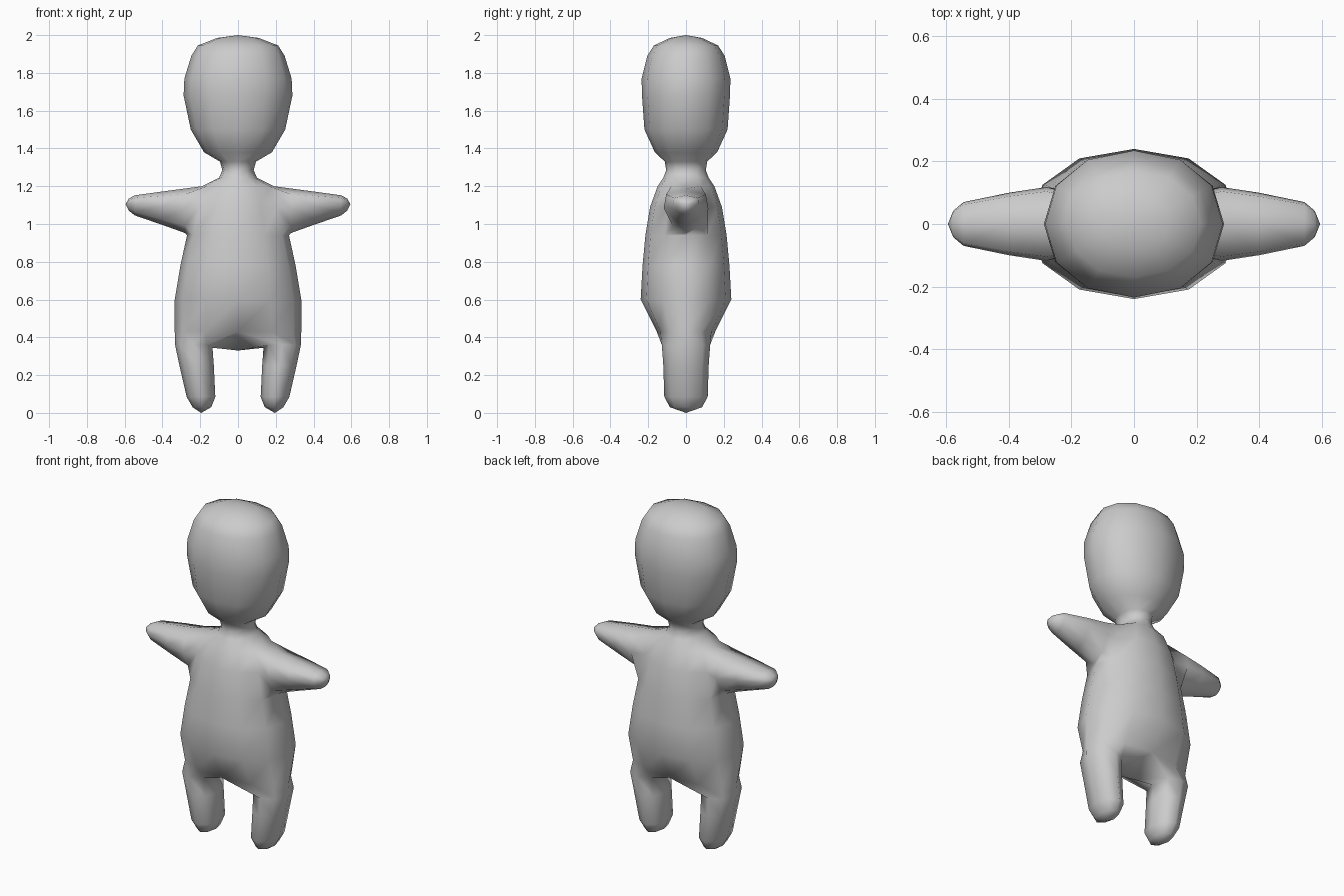
import bpy, bmesh, math

if "Cube" in bpy.data.objects:
    bpy.data.objects.remove(bpy.data.objects["Cube"])

SEG = 12
bm = bmesh.new()


def oval(cx, rx, ry, z):
    """Horizontal, slightly squared oval of vertices."""
    ring = []
    for i in range(SEG):
        a = 2 * math.pi * i / SEG
        c, s = math.cos(a), math.sin(a)
        ring.append(bm.verts.new((cx + rx * math.copysign(abs(c) ** 0.94, c),
                                  ry * math.copysign(abs(s) ** 0.94, s), z)))
    return ring


def bridge(a, b, skip=()):
    n = len(a)
    for i in range(n):
        if i not in skip:
            bm.faces.new((a[i], a[(i + 1) % n], b[(i + 1) % n], b[i]))


def cap(ring, tip):
    v = bm.verts.new(tip)
    for i in range(len(ring)):
        bm.faces.new((ring[i], ring[(i + 1) % len(ring)], v))


# Torso, neck and head: height, half width, half depth
PROFILE = [(0.43, 0.335, 0.155), (0.60, 0.335, 0.24), (0.78, 0.305, 0.23),
           (0.94, 0.27, 0.215), (1.09, 0.235, 0.19), (1.20, 0.19, 0.15),
           (1.245, 0.10, 0.12), (1.285, 0.083, 0.105), (1.33, 0.095, 0.112),
           (1.38, 0.18, 0.165), (1.50, 0.25, 0.22), (1.68, 0.288, 0.233),
           (1.77, 0.284, 0.235), (1.89, 0.247, 0.205), (1.945, 0.213, 0.17),
           (1.985, 0.11, 0.085)]
rings = [oval(0, rx, ry, z) for z, rx, ry in PROFILE]
for k in range(len(rings) - 1):
    # leave the shoulder openings free
    bridge(rings[k], rings[k + 1], (0, 5, 6, 11) if k in (3, 4) else ())
cap(rings[-1], (0, 0, 2.0))

# Arms grow out of the shoulder openings: x, half depth, bottom, top
ARM = [(0.28, 0.118, 0.952, 1.188), (0.40, 0.10, 0.995, 1.172),
       (0.545, 0.07, 1.045, 1.152), (0.578, 0.042, 1.07, 1.135)]
for side in (1, -1):
    m = 0 if side == 1 else 6
    lo, mid, hi = rings[3], rings[4], rings[5]
    p, q = (m + side) % SEG, (m - side) % SEG
    prev = [mid[p], hi[p], hi[m], hi[q], mid[q], lo[q], lo[m], lo[p]]
    for x, ry, z0, z1 in ARM:
        ring = []
        for i in range(8):
            a = i * math.pi / 4
            s = math.sin(a)
            y = ry * math.cos(a) * (1.25 if 0 < i < 4 else 0.85 if i > 4 else 1)
            zc = z0 + 0.56 * (z1 - z0)
            z = zc + s * ((z1 - zc) if s > 0 else (zc - z0))
            ring.append(bm.verts.new((side * x, y, z)))
        bridge(prev, ring)
        prev = ring
    cap(prev, (side * 0.595, 0, 1.105))

# Legs grow out of the two halves of the torso base: z, inner x, outer x, half depth
crotch = bm.verts.new((0, 0, 0.33))
LEG = [(0.345, 0.135, 0.333, 0.128), (0.25, 0.128, 0.31, 0.12),
       (0.085, 0.12, 0.272, 0.115), (0.03, 0.142, 0.24, 0.085)]
for side in (1, -1):
    base = rings[0]
    start = 9 if side == 1 else 3
    prev = [base[(start + i) % SEG] for i in range(7)] + [crotch]
    for k, (z, x0, x1, ry) in enumerate(LEG):
        ring = []
        for i in range(8):
            a = math.radians(-135 + 45 * i)
            x = (x0 + x1) / 2 + (x1 - x0) / 2 * math.cos(a)
            zz = z + 0.015 * (k == 0) * (i != 7)
            ring.append(bm.verts.new((side * x, side * ry * math.sin(a), zz)))
        bridge(prev, ring)
        prev = ring
    cap(prev, (side * 0.195, 0, 0.005))

bmesh.ops.recalc_face_normals(bm, faces=bm.faces)
for f in bm.faces:
    f.smooth = True
low = min(v.co.z for v in bm.verts)
for v in bm.verts:
    if v.co.z < 0.01:
        v.co.z -= low

mesh = bpy.data.meshes.new("doll_body")
bm.to_mesh(mesh)
bm.free()
body = bpy.data.objects.new("doll_body", mesh)
bpy.context.collection.objects.link(body)

grey = bpy.data.materials.new("plain grey")
grey.diffuse_color = (0.6, 0.6, 0.6, 1)
grey.use_nodes = True
grey.node_tree.nodes["Principled BSDF"].inputs["Base Color"].default_value = grey.diffuse_color
mesh.materials.append(grey)
